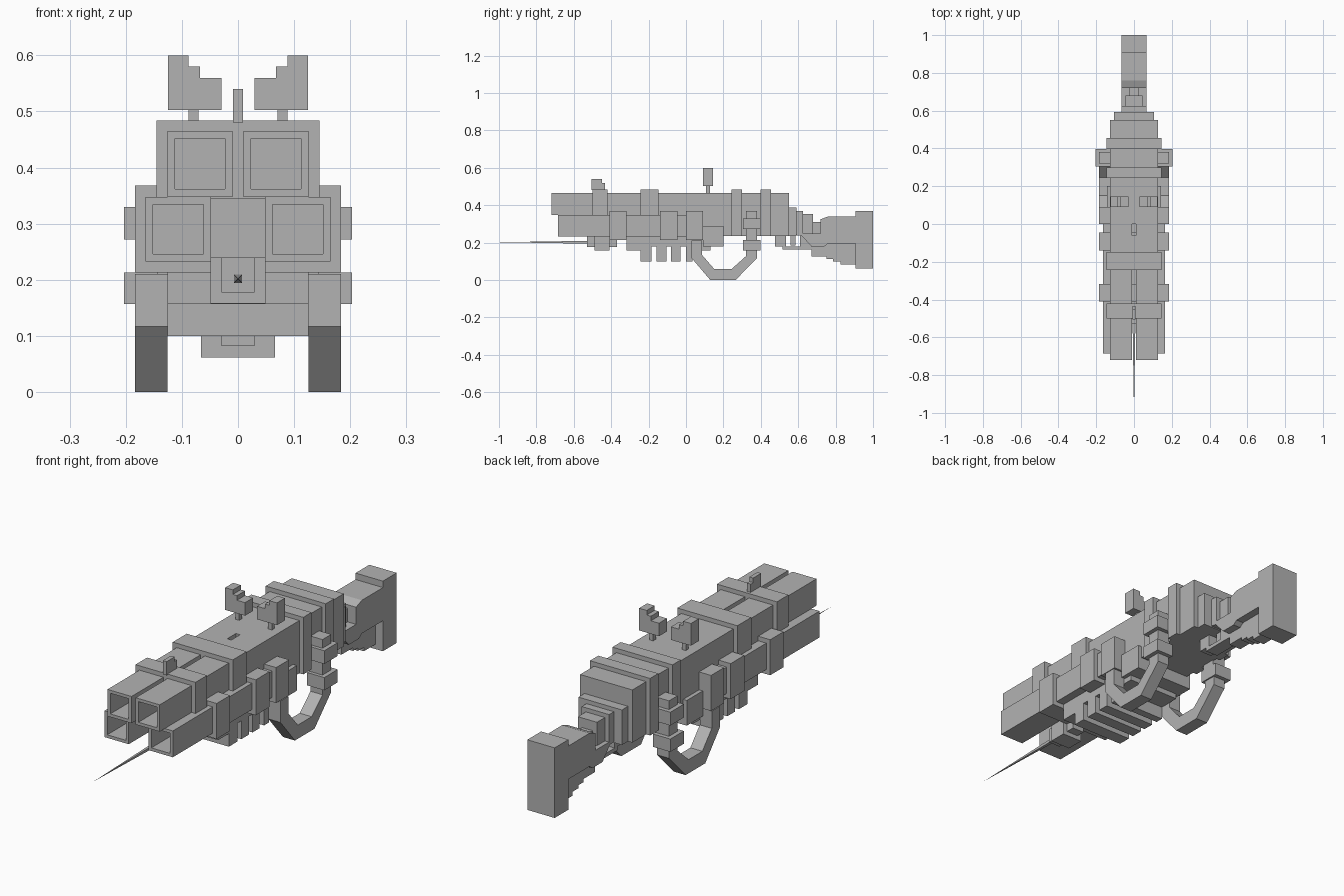
import bpy, bmesh
from mathutils import Vector

old = bpy.data.objects.get("Cube")
if old:
    bpy.data.objects.remove(old)

grey = bpy.data.materials.new("plain_grey")
GREY = (0.45, 0.45, 0.45, 1)
grey.use_nodes = True
grey.diffuse_color = GREY
grey.node_tree.nodes["Principled BSDF"].inputs["Base Color"].default_value = GREY


def finish(name, bm):
    bmesh.ops.recalc_face_normals(bm, faces=bm.faces)
    mesh = bpy.data.meshes.new(name)
    bm.to_mesh(mesh)
    bm.free()
    mesh.materials.append(grey)
    obj = bpy.data.objects.new(name, mesh)
    bpy.context.collection.objects.link(obj)
    return obj


def add_cube(bm, x, y, z):
    """Axis-aligned block from three (low, high) ranges."""
    verts = bmesh.ops.create_cube(bm, size=1)["verts"]
    for v in verts:
        v.co = Vector([r[0] if c < 0 else r[1] for c, r in zip(v.co, (x, y, z))])
    return verts


def block(name, half, y, z):
    """Block centred on x = 0."""
    bm = bmesh.new()
    add_cube(bm, (-half, half), y, z)
    return finish(name, bm)


def pair(name, x, y, z):
    """Matching blocks on the left and right."""
    for side, s in (("left", 1), ("right", -1)):
        bm = bmesh.new()
        add_cube(bm, sorted((s * x[0], s * x[1])), y, z)
        finish(f"{side}_{name}", bm)


def prism(name, pts, axis, lo, hi):
    """Extrude a profile: (y, z) along x, or (x, z) along y."""
    bm = bmesh.new()
    place = (lambda a, b: (lo, a, b)) if axis == "x" else (lambda a, b: (a, lo, b))
    face = bm.faces.new([bm.verts.new(place(a, b)) for a, b in pts])
    new = bmesh.ops.extrude_face_region(bm, geom=[face])["geom"]
    move = Vector((hi - lo, 0, 0) if axis == "x" else (0, hi - lo, 0))
    bmesh.ops.translate(bm, vec=move, verts=[g for g in new if isinstance(g, bmesh.types.BMVert)])
    return finish(name, bm)


def barrel(name, x, y, z):
    """Square tube with an open muzzle."""
    bm = bmesh.new()
    add_cube(bm, x, y, z)
    bm.normal_update()
    muzzle = min(bm.faces, key=lambda f: f.calc_center_median().y)
    bmesh.ops.inset_region(bm, faces=[muzzle], thickness=0.019)
    new = bmesh.ops.extrude_face_region(bm, geom=[muzzle])["geom"]
    bmesh.ops.translate(bm, vec=(0, 0.3, 0), verts=[g for g in new if isinstance(g, bmesh.types.BMVert)])
    if muzzle.is_valid:
        bm.faces.remove(muzzle)
    finish(name, bm)


# Four square barrels
for side, s in (("left", 1), ("right", -1)):
    barrel(f"{side}_upper_barrel", sorted((s * 0.01, s * 0.126)), (-0.72, 0.1), (0.348, 0.465))
    barrel(f"{side}_lower_barrel", sorted((s * 0.048, s * 0.165)), (-0.685, 0.09), (0.233, 0.348))
block("barrel_core", 0.05, (-0.41, 0.1), (0.233, 0.35))
block("barrel_bridge", 0.012, (-0.24, -0.06), (0.345, 0.465))
block("rear_bridge", 0.012, (0, 0.1), (0.345, 0.465))

# Clamps around the barrels
for i, y in enumerate([(-0.5, -0.42), (-0.243, -0.147)]):
    block(f"upper_clamp_{i + 1}", 0.145, y, (0.345, 0.484))
for i, y in enumerate([(-0.41, -0.318), (-0.14, -0.045), (0, 0.09)]):
    block(f"lower_clamp_{i + 1}", 0.184, y, (0.213, 0.368))

# Front sight
prism("front_sight", [(-0.505, 0.48), (-0.505, 0.54), (-0.45, 0.54), (-0.45, 0.52),
                      (-0.433, 0.52), (-0.433, 0.48)], "x", -0.009, 0.009)

# Spike and its mount
block("spike_mount", 0.049, (-0.49, -0.41), (0.158, 0.24))
block("spike_socket", 0.029, (-0.53, -0.37), (0.177, 0.24))
bm = bmesh.new()
tip = bm.verts.new((0, -1, 0.202))
ring = [bm.verts.new((a * 0.009, -0.43, 0.202 + b * 0.009))
        for a, b in ((-1, -1), (1, -1), (1, 1), (-1, 1))]
bm.faces.new(ring)
for i in range(4):
    bm.faces.new((ring[i], ring[(i + 1) % 4], tip))
finish("spike", bm)

# Handguard with fins
block("handguard", 0.126, (-0.318, 0.09), (0.18, 0.24))
block("handguard_front", 0.126, (-0.318, -0.23), (0.157, 0.2))
block("handguard_rear", 0.126, (0, 0.13), (0.157, 0.2))
for i, y in enumerate([(-0.243, -0.185), (-0.157, -0.105), (-0.08, -0.03), (0, 0.035)]):
    block(f"fin_{i + 1}", 0.126, y, (0.1, 0.2))

# Receiver, ribs and rear steps
block("receiver", 0.126, (0.09, 0.55), (0.235, 0.465))
block("receiver_collar", 0.144, (0.09, 0.2), (0.18, 0.29))
for i, y in enumerate([(0.243, 0.3), (0.398, 0.455)]):
    block(f"receiver_rib_{i + 1}", 0.145, y, (0.235, 0.484))
block("rear_step", 0.105, (0.55, 0.592), (0.235, 0.388))

# Rear sight wings
wing = [(0.125, 0.503), (0.125, 0.6), (0.088, 0.6), (0.088, 0.58),
        (0.068, 0.58), (0.068, 0.56), (0.029, 0.56), (0.029, 0.503)]
for side, s in (("left", 1), ("right", -1)):
    prism(f"{side}_sight_wing", [(s * a, b) for a, b in wing], "y", 0.09, 0.145)
pair("sight_post", (0.07, 0.088), (0.108, 0.127), (0.46, 0.505))

# Side loops and their fasteners
loop = [(0.03, 0.21), (0.03, 0.117), (0.13, 0), (0.265, 0), (0.38, 0.117), (0.38, 0.16),
        (0.32, 0.16), (0.32, 0.127), (0.245, 0.06), (0.15, 0.06), (0.085, 0.135), (0.085, 0.21)]
for side, s in (("left", 1), ("right", -1)):
    prism(f"{side}_loop", loop, "x", s * 0.126, s * 0.184)
pair("fastener_post", (0.12, 0.184), (0.32, 0.38), (0.16, 0.368))
pair("fastener_top", (0.12, 0.203), (0.305, 0.398), (0.272, 0.33))
pair("fastener_bottom", (0.12, 0.203), (0.305, 0.398), (0.157, 0.213))

# Stock with notched top
stock = [(0.59, 0.24), (0.59, 0.37), (0.625, 0.37), (0.625, 0.25), (0.72, 0.25), (0.72, 0.325),
         (0.76, 0.34), (0.905, 0.34), (0.905, 0.368), (1, 0.368), (1, 0.062), (0.905, 0.062),
         (0.905, 0.195), (0.76, 0.195), (0.74, 0.18), (0.67, 0.18), (0.62, 0.235)]
prism("stock", stock, "x", -0.066, 0.066)
block("hammer_block", 0.046, (0.62, 0.68), (0.24, 0.352))
block("hammer", 0.025, (0.67, 0.725), (0.24, 0.31))

# Stepped grip under the stock
for i, (y, z) in enumerate([(0.67, 0.127), (0.75, 0.113), (0.785, 0.1), (0.825, 0.083)]):
    block(f"grip_step_{i + 1}", 0.03, (y, 0.92), (z, 0.2))

# Trigger guard and trigger
prism("trigger_guard", [(0.475, 0.24), (0.475, 0.18), (0.515, 0.18), (0.515, 0.163), (0.68, 0.163),
                        (0.68, 0.24), (0.61, 0.24), (0.61, 0.18), (0.535, 0.18), (0.535, 0.24)],
      "x", -0.03, 0.03)
block("trigger", 0.01, (0.56, 0.585), (0.185, 0.24))
